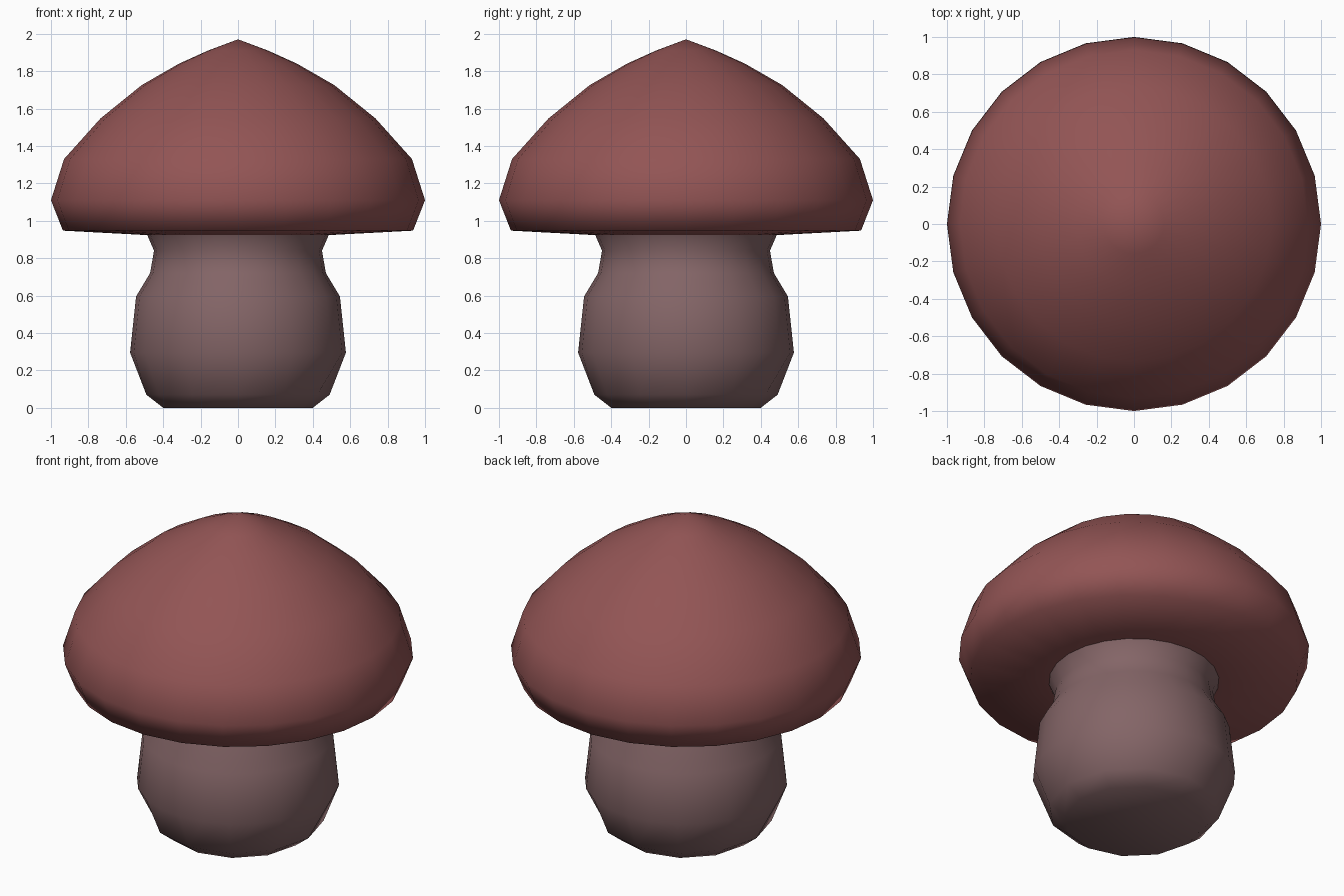
import bpy, bmesh, math

if "Cube" in bpy.data.objects:
    bpy.data.objects.remove(bpy.data.objects["Cube"])


def lathe(name, profile, color, smooth_angle):
    """Spin (radius, z, sides) rings about z; rings with fewer sides join by triangles."""
    bm = bmesh.new()
    rings = []
    for r, z, n in profile:
        if r == 0:
            rings.append([bm.verts.new((0, 0, z))])
        else:
            rings.append([bm.verts.new((r * math.cos(2 * math.pi * i / n),
                                        r * math.sin(2 * math.pi * i / n), z)) for i in range(n)])
    for a, b in zip(rings, rings[1:]):
        n = max(len(a), len(b))
        for i in range(n):
            def pick(ring, k):
                # nearest matching vertex on a coarser ring
                return ring[((k % n) * len(ring) // n) % len(ring)]
            quad = [pick(a, i), pick(a, i + 1), pick(b, i + 1), pick(b, i)]
            bm.faces.new(list(dict.fromkeys(quad)))
    for ring in (rings[0], rings[-1]):
        if len(ring) > 2 and name == "stem" and ring is rings[0]:
            bm.faces.new(ring)
    bmesh.ops.recalc_face_normals(bm, faces=bm.faces)
    mesh = bpy.data.meshes.new(name)
    bm.to_mesh(mesh)
    bm.free()
    obj = bpy.data.objects.new(name, mesh)
    bpy.context.collection.objects.link(obj)
    mat = bpy.data.materials.new(name + "_color")
    mat.diffuse_color = color
    mat.use_nodes = True
    mat.node_tree.nodes["Principled BSDF"].inputs["Base Color"].default_value = mat.diffuse_color
    mesh.materials.append(mat)
    bpy.ops.object.select_all(action='DESELECT')
    obj.select_set(True)
    bpy.context.view_layer.objects.active = obj
    bpy.ops.object.shade_smooth_by_angle(angle=math.radians(smooth_angle))
    return obj


# Stem: coarse foot, bulging body, pinched neck flaring into the cap
lathe("stem", [(0.40, 0, 12), (0.49, 0.07, 12), (0.577, 0.295, 24), (0.545, 0.595, 24),
               (0.47, 0.72, 24), (0.449, 0.84, 24), (0.485, 0.923, 24)],
      (0.23, 0.13, 0.135, 1), 70)

# Cap: dome with a soft peak, rolled rim and shallow underside
lathe("cap", [(0.485, 0.923, 24), (0.936, 0.947, 24), (1.0, 1.11, 24), (0.93, 1.33, 24),
              (0.735, 1.547, 24), (0.515, 1.725, 24), (0.315, 1.84, 24), (0.16, 1.91, 24),
              (0, 1.97, 1)],
      (0.29, 0.09, 0.09, 1), 85)
